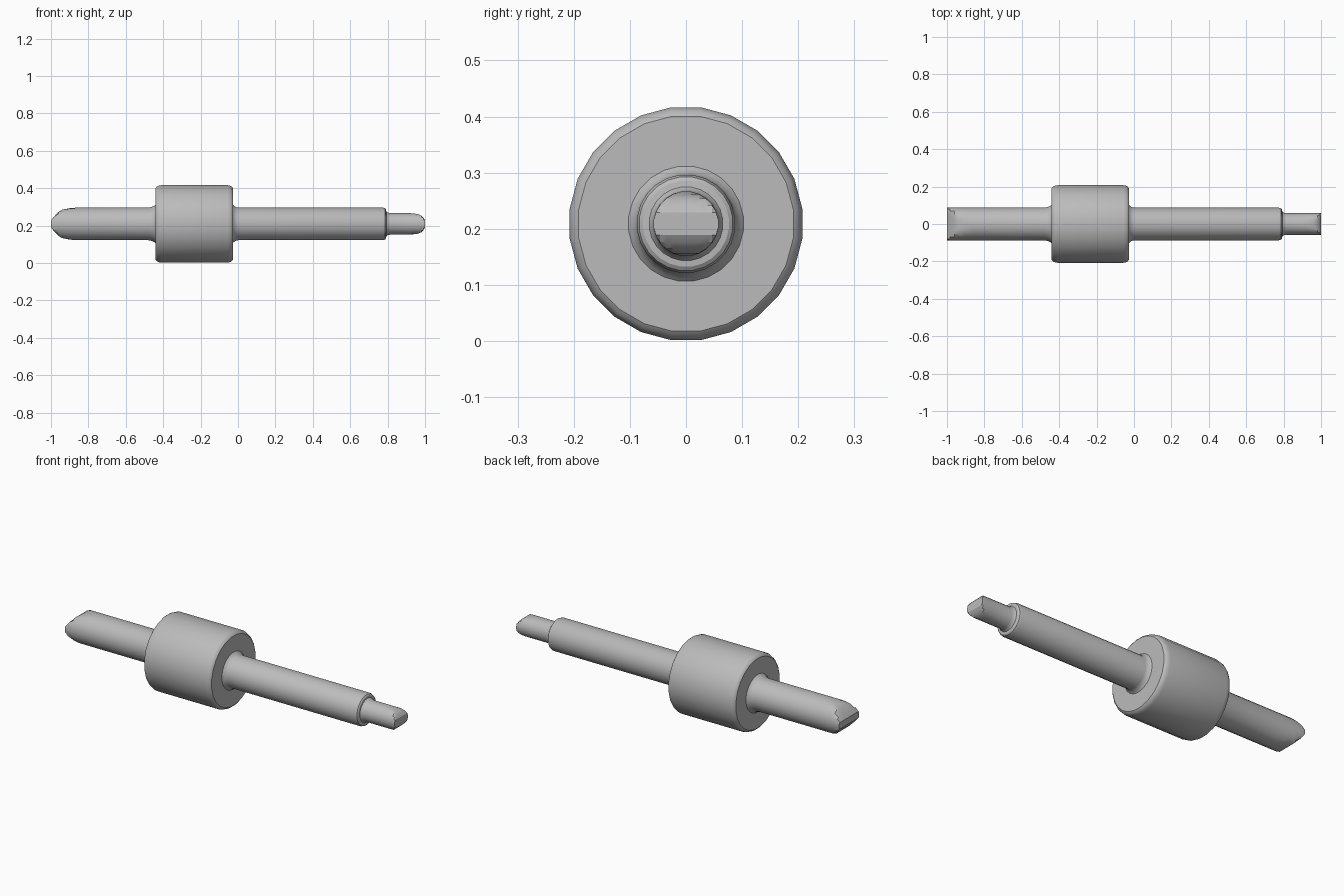
import bpy, bmesh, math

if "Cube" in bpy.data.objects:
    bpy.data.objects.remove(bpy.data.objects["Cube"])

SIDES = 24
AXIS_Z = 0.209

steel = bpy.data.materials.new("steel_grey")
steel.diffuse_color = (0.5, 0.5, 0.5, 1)
steel.use_nodes = True
steel.node_tree.nodes["Principled BSDF"].inputs["Base Color"].default_value = steel.diffuse_color


def limit(x, flats):
    """Half height allowed at x by a chisel profile of (x, half height) points."""
    for (x0, h0), (x1, h1) in zip(flats, flats[1:]):
        if x0 <= x <= x1:
            return h0 + (h1 - h0) * (x - x0) / (x1 - x0)
    return 1.0


def lathe(name, profile, flats=()):
    """Revolve (x, radius) rings about x; flats squeeze the ends into chisel tips."""
    bm = bmesh.new()
    rings = []
    for x, r in profile:
        h = min([limit(x, f) for f in flats] + [1.0])
        ring = []
        for i in range(SIDES):
            a = 2 * math.pi * (i + 0.5) / SIDES
            z = max(-h, min(h, r * math.sin(a)))
            ring.append(bm.verts.new((x, r * math.cos(a), AXIS_Z + z)))
        rings.append(ring)
    for a, b in zip(rings, rings[1:]):
        for i in range(SIDES):
            j = (i + 1) % SIDES
            bm.faces.new((a[i], a[j], b[j], b[i]))
    bm.faces.new(rings[0])
    bm.faces.new(rings[-1])
    bmesh.ops.recalc_face_normals(bm, faces=bm.faces)
    mesh = bpy.data.meshes.new(name)
    bm.to_mesh(mesh)
    bm.free()
    mesh.materials.append(steel)
    obj = bpy.data.objects.new(name, mesh)
    bpy.context.collection.objects.link(obj)
    bpy.ops.object.select_all(action='DESELECT')
    obj.select_set(True)
    bpy.context.view_layer.objects.active = obj
    bpy.ops.object.shade_smooth_by_angle(angle=math.radians(30))
    return obj


# Chisel tips: half height along each end
left_tip = [(-1, 0.018), (-0.985, 0.038), (-0.96, 0.064), (-0.94, 0.076),
            (-0.90, 0.084), (-0.86, 0.089)]
right_tip = [(0.92, 0.06), (0.96, 0.053), (0.98, 0.045), (0.992, 0.033), (1, 0.02)]

# Long shaft with fillets against the drum and a reduced stub
shaft = [(x, 0.088) for x, _ in left_tip]
shaft += [(-0.48, 0.088), (-0.46, 0.092), (-0.447, 0.098), (-0.438, 0.106),
          (-0.03, 0.106), (-0.022, 0.098), (-0.012, 0.091), (0.0, 0.088),
          (0.775, 0.088), (0.787, 0.084), (0.792, 0.077), (0.793, 0.066),
          (0.80, 0.061), (0.815, 0.058)]
shaft += [(x, 0.058) for x, _ in right_tip]
lathe("shaft", shaft, (left_tip, right_tip))

# Thick drum with rounded rims
lathe("drum", [(-0.44, 0.193), (-0.434, 0.201), (-0.425, 0.206), (-0.41, 0.209),
               (-0.055, 0.209), (-0.042, 0.206), (-0.033, 0.201), (-0.027, 0.193)])
